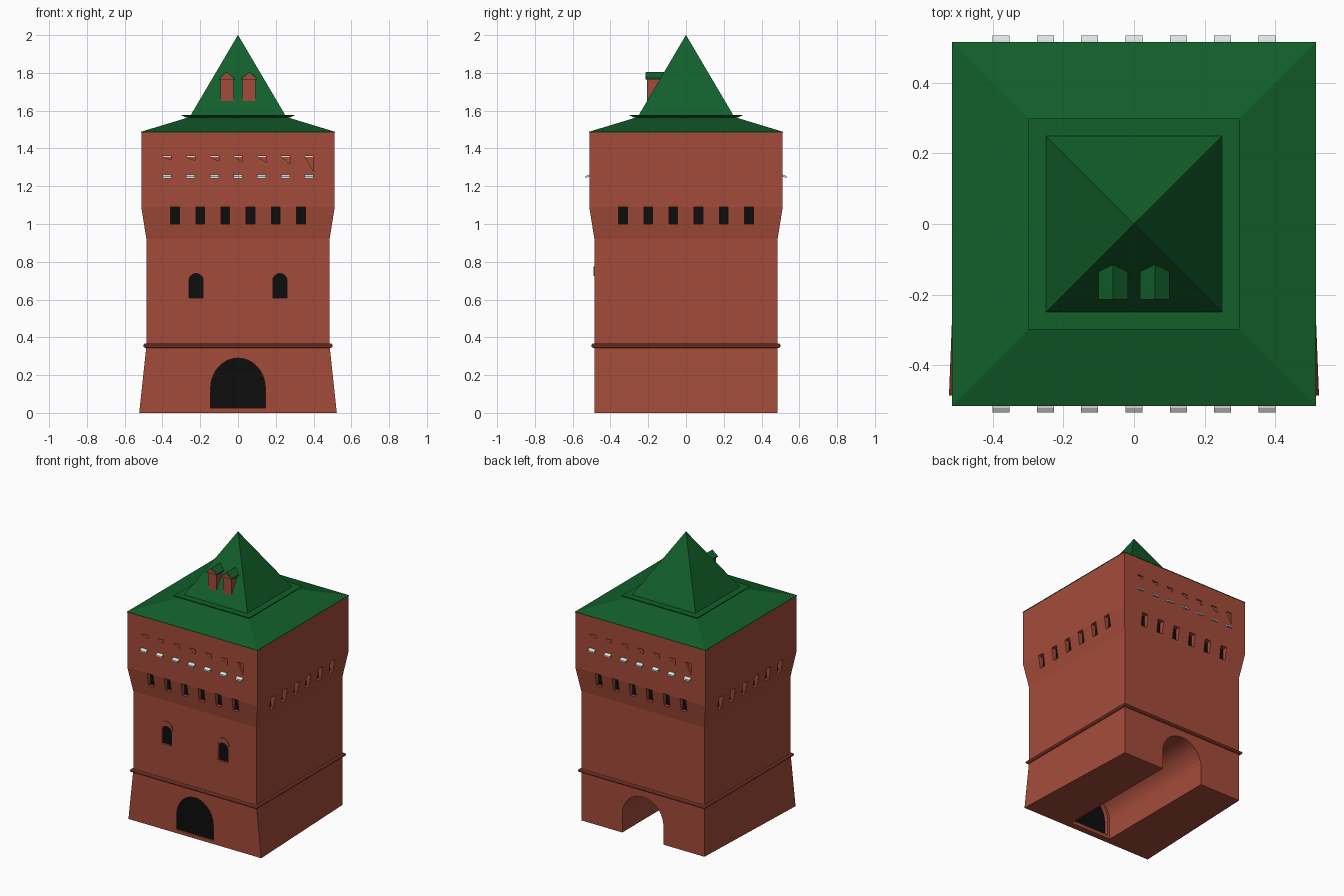
import bpy, bmesh, math
from mathutils import Matrix

if "Cube" in bpy.data.objects:
    bpy.data.objects.remove(bpy.data.objects["Cube"])


def material(name, r, g, b):
    m = bpy.data.materials.new(name)
    m.diffuse_color = (r, g, b, 1)
    m.use_nodes = True
    m.node_tree.nodes["Principled BSDF"].inputs["Base Color"].default_value = m.diffuse_color
    return m


BRICK = material("brick red", 0.37, 0.071, 0.042)
GREEN = material("roof green", 0.006, 0.115, 0.024)
BLACK = material("opening black", 0.004, 0.004, 0.004)
WHITE = material("pale stone", 0.75, 0.77, 0.78)


def finish(bm, name, mat):
    bmesh.ops.recalc_face_normals(bm, faces=bm.faces)
    me = bpy.data.meshes.new(name)
    bm.to_mesh(me)
    bm.free()
    ob = bpy.data.objects.new(name, me)
    me.materials.append(mat)
    bpy.context.collection.objects.link(ob)
    return ob


def square(h, z, front=None):
    f = front or h
    return [(-f, -h, z), (f, -h, z), (h, h, z), (-h, h, z)]


def loft(name, rings, mat, closed=False):
    bm = bmesh.new()
    rs = [[bm.verts.new(p) for p in r] for r in rings]
    pairs = list(zip(rs, rs[1:])) + ([(rs[-1], rs[0])] if closed else [])
    for a, b in pairs:
        for i in range(4):
            j = (i + 1) % 4
            bm.faces.new((a[i], a[j], b[j], b[i]))
    if not closed:
        bm.faces.new(rs[0])
        bm.faces.new(rs[-1])
    return finish(bm, name, mat)


def prism(bm, pts, y0, y1, M=Matrix()):
    """Outline in x,z pushed from y0 to y1."""
    a = [bm.verts.new(M @ Matrix.Translation((x, y0, z)).translation) for x, z in pts]
    b = [bm.verts.new(M @ Matrix.Translation((x, y1, z)).translation) for x, z in pts]
    bm.faces.new(a)
    bm.faces.new(b)
    for i in range(len(pts)):
        j = (i + 1) % len(pts)
        bm.faces.new((a[i], a[j], b[j], b[i]))


def prisms(name, items, mat):
    bm = bmesh.new()
    for it in items:
        prism(bm, *it)
    return finish(bm, name, mat)


def rect(cx, w, z0, z1):
    return [(cx - w, z0), (cx + w, z0), (cx + w, z1), (cx - w, z1)]


def arch(cx, w, z0, spring, top, n=20):
    arc = [(cx + w * math.cos(math.pi * i / n),
            spring + (top - spring) * math.sin(math.pi * i / n)) for i in range(n + 1)]
    return [(cx - w, z0), (cx + w, z0)] + arc


def spin(deg):
    return Matrix.Rotation(math.radians(deg), 4, 'Z')


# Tower body: flared front foot, shaft, corbelled upper storey
body = loft("tower_body", [square(0.485, 0, 0.523), square(0.485, 0.355), square(0.485, 0.92),
                           square(0.512, 1.09), square(0.512, 1.486)], BRICK)


def cut(items):
    c = prisms("cutter", items, BRICK)
    c.hide_render = True
    m = body.modifiers.new("cut", 'BOOLEAN')
    m.operation, m.solver, m.object = 'DIFFERENCE', 'EXACT', c
    bpy.context.view_layer.objects.active = body
    bpy.ops.object.modifier_apply(modifier=m.name)
    bpy.data.objects.remove(c)


# Gate passage, open at the back and closed by a dark panel at the front
cut([(arch(0, 0.162, -0.1, 0.13, 0.296), -0.44, 0.6)])
cut([(arch(0, 0.145, 0.025, 0.13, 0.29), -0.6, -0.42)])
prisms("gate_panel", [(arch(0, 0.147, 0.023, 0.13, 0.292), -0.476, -0.468)], BLACK)

# Arched windows with brick hoods
WX = (-0.222, 0.222)
cut([(arch(x, 0.038, 0.607, 0.70, 0.738, 12), -0.6, -0.465) for x in WX])
prisms("window_panes", [(arch(x, 0.039, 0.606, 0.70, 0.739, 12), -0.470, -0.463) for x in WX], BLACK)
hoods = []
for x in WX:
    ang = [math.pi * i / 12 for i in range(13)]
    outer = [(x + 0.05 * math.cos(t), 0.724 + 0.052 * math.sin(t)) for t in ang]
    inner = [(x + 0.040 * math.cos(t), 0.724 + 0.022 * math.sin(t)) for t in reversed(ang)]
    hoods.append((outer + inner, -0.489, -0.480))
prisms("window_hoods", hoods, BRICK)

# Row of six drop holes on each side
HX = [-0.3333 + 0.1333 * i for i in range(6)]
SIDES = [spin(90 * k) for k in range(4)]
cut([(rect(x, 0.023, 1.0, 1.09), -0.56, -0.470, M) for M in SIDES for x in HX])
prisms("drop_hole_backs", [(rect(x, 0.023, 1.0, 1.09), -0.476, -0.468, M)
                           for M in SIDES for x in HX], BLACK)

# Seven wedge-shaped slits and small sloping sills, front and back
SX = [-0.376 + 0.1253 * i for i in range(7)]
FB = [spin(0), spin(180)]
DROP = [0.014, 0.018, 0.02, 0.024, 0.028, 0.035, 0.075]
cut([([(x - 0.024, 1.361), (x + 0.024, 1.361), (x + 0.024, 1.353 - d), (x - 0.018, 1.353)],
      -0.6, -0.494, M) for M in FB for x, d in zip(SX, DROP)])
prisms("slit_lintels", [(rect(x, 0.022, 1.354, 1.361), -0.498, -0.492, M)
                        for M in FB for x in SX], WHITE)
sill = [(-0.505, 1.262), (-0.520, 1.260), (-0.533, 1.252), (-0.533, 1.241), (-0.522, 1.248), (-0.505, 1.250)]
prisms("slit_sills", [(sill, x - 0.024, x + 0.024, M @ spin(90)) for M in FB for x in SX], WHITE)

# Rounded string course
ring = [(0.489 + 0.012 * math.cos(math.tau * i / 10), 0.356 + 0.012 * math.sin(math.tau * i / 10))
        for i in range(10)]
loft("string_course", [square(h, z) for h, z in ring], BRICK, closed=True)

# Roofs
loft("lower_roof", [square(0.514, 1.484), square(0.514, 1.488), square(0.25, 1.568)], GREEN)
loft("roof_ledge", [square(0.275, 1.564), square(0.298, 1.574), square(0.298, 1.578)], GREEN)
loft("spire_roof", [square(0.254, 1.57), square(0.0005, 2.0)], GREEN)

# Pair of dormers
DX = (-0.059, 0.059)
prisms("dormer_walls", [(rect(x, 0.034, 1.65, 1.77), -0.207, -0.08) for x in DX], BRICK)
prisms("dormer_roofs", [([(x - 0.042, 1.765), (x + 0.042, 1.765), (x + 0.042, 1.772), (x, 1.806),
                          (x - 0.042, 1.772)], -0.213, -0.06) for x in DX], GREEN)
prisms("dormer_gables", [([(x - 0.041, 1.765), (x + 0.041, 1.765), (x, 1.801)],
                          -0.215, -0.210) for x in DX], BRICK)
